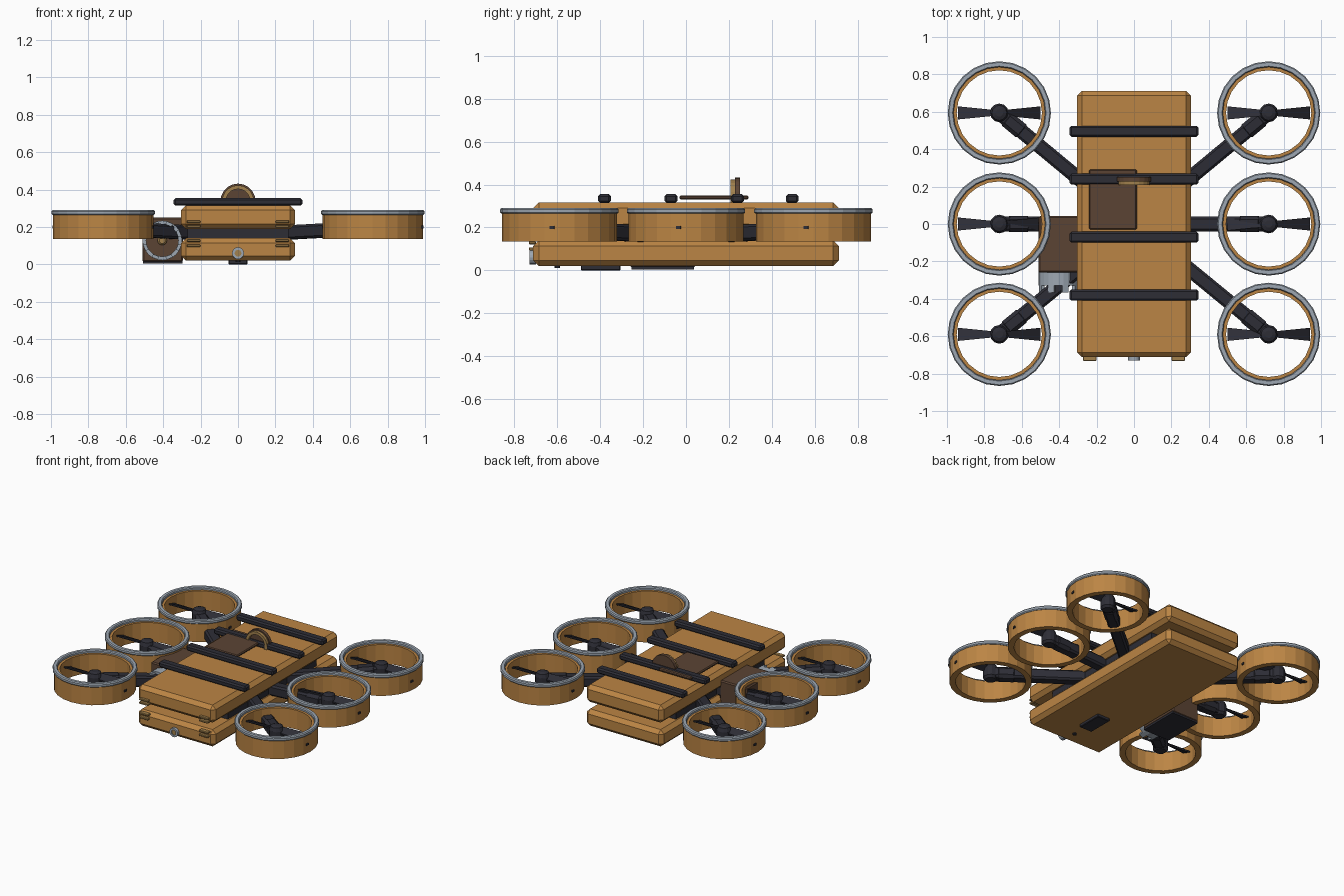
import bpy, bmesh, math
from mathutils import Vector, Matrix

if "Cube" in bpy.data.objects:
    bpy.data.objects.remove(bpy.data.objects["Cube"])


def mat(name, col):
    m = bpy.data.materials.new(name)
    m.diffuse_color = (*col, 1)
    m.use_nodes = True
    m.node_tree.nodes["Principled BSDF"].inputs["Base Color"].default_value = m.diffuse_color
    return m


ORANGE = mat("ochre", (0.50, 0.235, 0.058))
DARK = mat("charcoal", (0.026, 0.026, 0.036))
SILVER = mat("silver", (0.34, 0.39, 0.45))
BROWN = mat("brown", (0.105, 0.057, 0.034))
GOLD = mat("dull_gold", (0.36, 0.22, 0.075))


def finish(name, bm, material, bevel=0.0):
    bmesh.ops.recalc_face_normals(bm, faces=bm.faces[:])
    me = bpy.data.meshes.new(name)
    bm.to_mesh(me)
    bm.free()
    me.materials.append(material)
    ob = bpy.data.objects.new(name, me)
    bpy.context.collection.objects.link(ob)
    if bevel:
        b = ob.modifiers.new("chamfer", 'BEVEL')
        b.width = bevel
        b.segments = 1
    return ob


def box(name, lo, hi, material, bevel=0.0):
    lo, hi = Vector(lo), Vector(hi)
    bm = bmesh.new()
    bmesh.ops.create_cube(bm, size=1,
                          matrix=Matrix.Translation((lo + hi) / 2) @ Matrix.Diagonal((*(hi - lo), 1)))
    return finish(name, bm, material, bevel)


def beam(name, a, b, width, height, material, bevel=0.0):
    """Rectangular bar running from a to b."""
    a, b = Vector(a), Vector(b)
    x = (b - a).normalized()
    y = Vector((0, 0, 1)).cross(x).normalized()
    rot = Matrix((x, y, x.cross(y))).transposed().to_4x4()
    bm = bmesh.new()
    bmesh.ops.create_cube(bm, size=1, matrix=Matrix.Translation((a + b) / 2) @ rot
                          @ Matrix.Diagonal(((b - a).length, width, height, 1)))
    return finish(name, bm, material, bevel)


def lathe(name, profile, loc, material, seg=24, axis='Z', closed=True):
    """Spin an (r, h) profile; axis Y points h toward the front."""
    bm = bmesh.new()
    rings = []
    for i in range(seg):
        t = 2 * math.pi * i / seg
        rings.append([bm.verts.new((r * math.cos(t), r * math.sin(t), h)) for r, h in profile])
    n = len(profile)
    for i in range(seg):
        p, q = rings[i], rings[(i + 1) % seg]
        for j in range(n if closed else n - 1):
            k = (j + 1) % n
            bm.faces.new((p[j], q[j], q[k], p[k]))
    if not closed:
        bm.faces.new([r[0] for r in rings])
        bm.faces.new([r[-1] for r in rings])
    rot = Matrix.Rotation(math.pi / 2, 4, 'X') if axis == 'Y' else Matrix()
    bm.transform(Matrix.Translation(loc) @ rot)
    return finish(name, bm, material)


# Body: two chamfered slabs around a dark core
box("lower_hull", (-0.305, -0.712, 0.02), (0.305, 0.712, 0.14), ORANGE, 0.026)
box("upper_hull", (-0.305, -0.712, 0.19), (0.305, 0.712, 0.316), ORANGE, 0.026)
box("hull_core", (-0.27, -0.50, 0.13), (0.27, 0.50, 0.20), DARK)

# Cross straps on top
for y in (0.495, 0.24, -0.07, -0.38):
    box("cross_strap", (-0.344, y - 0.03, 0.314), (0.344, y + 0.03, 0.355), DARK, 0.01)

# Hatch plate and upright dial
box("top_hatch", (-0.24, -0.03, 0.33), (0.015, 0.292, 0.349), BROWN, 0.006)
lathe("dial_disc", [(0.094, -0.012), (0.094, 0.012)], (0, 0.24, 0.338), BROWN, 20, 'Y', False)
lathe("dial_rim", [(0.065, 0), (0.085, 0), (0.085, 0.022), (0.065, 0.022)],
      (0, 0.23, 0.338), GOLD, 20, 'Y')


# Ducted rotors with arms
def rotor(sx, cy, dy):
    c = Vector((0.72 * sx, cy, 0))
    lathe("duct", [(0.228, 0.135), (0.268, 0.135), (0.268, 0.272), (0.228, 0.272)], c, ORANGE)
    lathe("duct_lip", [(0.245, 0.264), (0.27, 0.264), (0.276, 0.27), (0.276, 0.284),
                       (0.27, 0.291), (0.25, 0.291), (0.245, 0.284)], c, SILVER)
    lathe("motor", [(0.036, 0.15), (0.05, 0.165), (0.05, 0.225), (0.04, 0.25), (0.02, 0.258)],
          c, DARK, 12, closed=False)
    # small sensor squares on the duct wall
    for deg in (-7.5, 172.5):
        d = Vector((math.cos(math.radians(deg)), math.sin(math.radians(deg)), 0))
        z = Vector((0, 0, 0.2))
        beam("duct_sensor", c + z + d * 0.26, c + z + d * 0.272, 0.022, 0.014, DARK)
    # flared, pitched blades
    for s in (1, -1):
        bm = bmesh.new()
        vs = []
        for x, w, pitch in ((0.03, 0.016, 0.016), (0.22, 0.035, 0.012)):
            for side, dz in ((-1, -0.005), (1, -0.005), (1, 0.005), (-1, 0.005)):
                vs.append(bm.verts.new((c.x + s * x, c.y + s * side * w, 0.225 + side * pitch + dz)))
        bm.faces.new(vs[:4])
        bm.faces.new(vs[4:])
        for i in range(4):
            j = (i + 1) % 4
            bm.faces.new((vs[i], vs[j], vs[j + 4], vs[i + 4]))
        finish("rotor_blade", bm, DARK)
    # arm with a thicker outer sleeve
    root = Vector((0.22 * sx, dy, 0.168))
    tip = c + Vector((0, 0, 0.195))
    d = (tip - root).normalized()
    beam("arm", root, tip - d * 0.02, 0.078, 0.076, DARK, 0.012)
    beam("arm_sleeve", tip - d * 0.17, tip - d * 0.035, 0.088, 0.084, DARK, 0.02)


for sx in (1, -1):
    for cy, dy in ((0.594, 0.18), (0.0, 0.0), (-0.59, -0.18)):
        rotor(sx, cy, dy)

# Side pod with toothed collar
box("side_pod", (-0.51, -0.26, 0.012), (-0.295, 0.042, 0.252), BROWN, 0.008)
box("pod_base", (-0.508, -0.255, 0.004), (-0.297, 0.038, 0.02), DARK)
pc = Vector((-0.405, -0.255, 0.128))
lathe("pod_collar", [(0.086, 0), (0.106, 0), (0.106, 0.075), (0.086, 0.075)], pc, SILVER, 24, 'Y')
for i in range(8):
    t = math.pi * (2 * i + 1) / 8
    p = pc + Vector((math.cos(t), 0, math.sin(t))) * 0.095
    bm = bmesh.new()
    bmesh.ops.create_cube(bm, size=1, matrix=Matrix.Translation(p + Vector((0, -0.085, 0)))
                          @ Matrix.Rotation(-t, 4, 'Y') @ Matrix.Diagonal((0.018, 0.05, 0.035, 1)))
    finish("collar_tooth", bm, SILVER)
lathe("pod_hub", [(0.026, 0), (0.026, 0.03), (0.016, 0.04)], pc, GOLD, 10, 'Y', False)

# Front vents and round port
for sx in (1, -1):
    for z in (0.228, 0.203, 0.128, 0.1):
        box("vent_slat", (sx * 0.237 - 0.036, -0.732, z - 0.007),
            (sx * 0.237 + 0.036, -0.70, z + 0.007), GOLD, 0.003)
lathe("port_ring", [(0.018, 0), (0.032, 0), (0.032, 0.03), (0.018, 0.03)], (0, -0.70, 0.06), SILVER, 16, 'Y')
lathe("port_core", [(0.019, 0), (0.019, 0.022)], (0, -0.70, 0.06), GOLD, 12, 'Y', False)

# Underside pad and stud
box("belly_pad", (-0.05, -0.49, 0.0), (0.05, -0.305, 0.025), DARK, 0.004)
lathe("belly_stud", [(0.014, 0.012), (0.014, 0.024)], (0, -0.60, 0), DARK, 10, closed=False)
